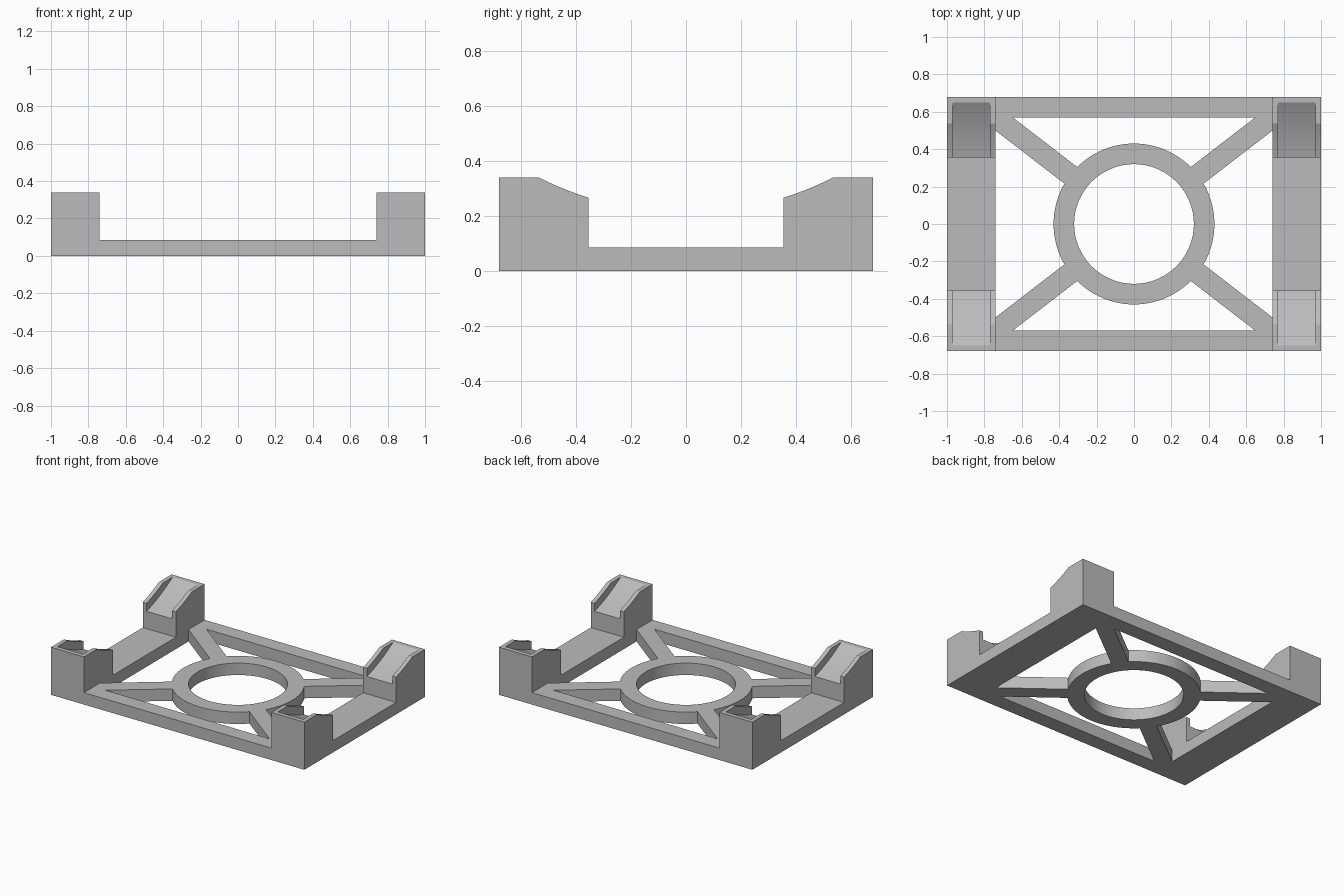
import bpy, bmesh, math
from mathutils import Vector

default = bpy.data.objects.get("Cube")
if default:
    bpy.data.objects.remove(default, do_unlink=True)

PLATE = 0.085            # deck thickness
HALF_Y = 0.68
RAIL_IN, RAIL_OUT = 0.74, 1.0
SADDLE_Y, TOP = 0.355, 0.34
ARC_Z = 1.40             # axis height of the cradled cylinder
R_LIP, R_GROOVE = 1.188, 1.243
RING_OUT, RING_IN = 0.43, 0.32
BAR_IN = 0.57
SPOKE_A, SPOKE_H = math.radians(37.6), 0.056

grey = bpy.data.materials.new("plain grey")
grey.use_nodes = True
colour = (0.5, 0.5, 0.5, 1)
grey.diffuse_color = colour
grey.node_tree.nodes["Principled BSDF"].inputs["Base Color"].default_value = colour


def prism(name, points, depth):
    """Extrude a closed loop of 3D points along the depth vector."""
    bm = bmesh.new()
    face = bm.faces.new([bm.verts.new(p) for p in points])
    new = bmesh.ops.extrude_face_region(bm, geom=[face])["geom"]
    bmesh.ops.translate(bm, vec=Vector(depth),
                        verts=[v for v in new if isinstance(v, bmesh.types.BMVert)])
    bmesh.ops.recalc_face_normals(bm, faces=bm.faces)
    mesh = bpy.data.meshes.new(name)
    bm.to_mesh(mesh)
    bm.free()
    mesh.materials.append(grey)
    obj = bpy.data.objects.new(name, mesh)
    bpy.context.collection.objects.link(obj)
    return obj


def cut(target, cutter):
    """Subtract the cutter, then discard it."""
    cutter.hide_render = True
    mod = target.modifiers.new("cut", "BOOLEAN")
    mod.operation, mod.solver, mod.object = "DIFFERENCE", "EXACT", cutter
    bpy.context.view_layer.objects.active = target
    bpy.ops.object.modifier_apply(modifier=mod.name)
    bpy.data.objects.remove(cutter, do_unlink=True)


def smooth(obj):
    bpy.ops.object.select_all(action="DESELECT")
    obj.select_set(True)
    bpy.context.view_layer.objects.active = obj
    bpy.ops.object.shade_smooth_by_angle(angle=math.radians(20))


def circle(radius, n):
    return [(radius * math.cos(2 * math.pi * i / n),
             radius * math.sin(2 * math.pi * i / n)) for i in range(n)]


# Side rails: one side profile with a raised saddle at each end
lip_end = math.sqrt(R_LIP ** 2 - (ARC_Z - TOP) ** 2)
lip = []
for i in range(11):
    y = SADDLE_Y + (lip_end - SADDLE_Y) * i / 10
    lip.append((y, ARC_Z - math.sqrt(R_LIP ** 2 - y * y)))
half = [(SADDLE_Y, PLATE)] + lip + [(HALF_Y, TOP), (HALF_Y, 0)]
profile = half + [(-y, z) for y, z in reversed(half)]

for side, x0 in (("left", RAIL_IN), ("right", -RAIL_OUT)):
    rail = prism(side + "_rail_with_saddles",
                 [(x0, y, z) for y, z in profile], (RAIL_OUT - RAIL_IN, 0, 0))
    # Curved groove sunk between the lips of both saddles
    groove = prism("groove_cutter",
                   [(x0 + 0.03, y, ARC_Z + z) for y, z in circle(R_GROOVE, 256)],
                   (0.2, 0, 0))
    cut(rail, groove)
    smooth(rail)

# Centre web: deck between the rails, cut into bars, spokes and ring
web = prism("centre_web",
            [(sx * RAIL_IN, sy * HALF_Y, 0)
             for sx, sy in ((-1, -1), (1, -1), (1, 1), (-1, 1))], (0, 0, PLATE))


def window(a, reach, turn):
    """Opening along +x between two spokes at angle a, turned about z."""
    t = (reach - SPOKE_H * math.sin(a)) / math.cos(a)
    corner_y = t * math.sin(a) - SPOKE_H * math.cos(a)
    end = a - math.asin(SPOKE_H / RING_OUT)
    pts = [(reach, -corner_y)]
    for i in range(25):
        b = -end + 2 * end * i / 24
        pts.append((RING_OUT * math.cos(b), RING_OUT * math.sin(b)))
    pts.append((reach, corner_y))
    c, s = math.cos(turn), math.sin(turn)
    return prism("window_cutter", [(c * x - s * y, s * x + c * y, -0.1)
                                   for x, y in pts], (0, 0, 0.4))


for k in range(4):
    if k % 2:      # front and back openings stop at the cross bars
        opening = window(math.pi / 2 - SPOKE_A, BAR_IN, k * math.pi / 2)
    else:          # side openings run out to the rails
        opening = window(SPOKE_A, RAIL_IN + 0.05, k * math.pi / 2)
    cut(web, opening)
cut(web, prism("hole_cutter", [(x, y, -0.1) for x, y in circle(RING_IN, 72)],
               (0, 0, 0.4)))
smooth(web)
